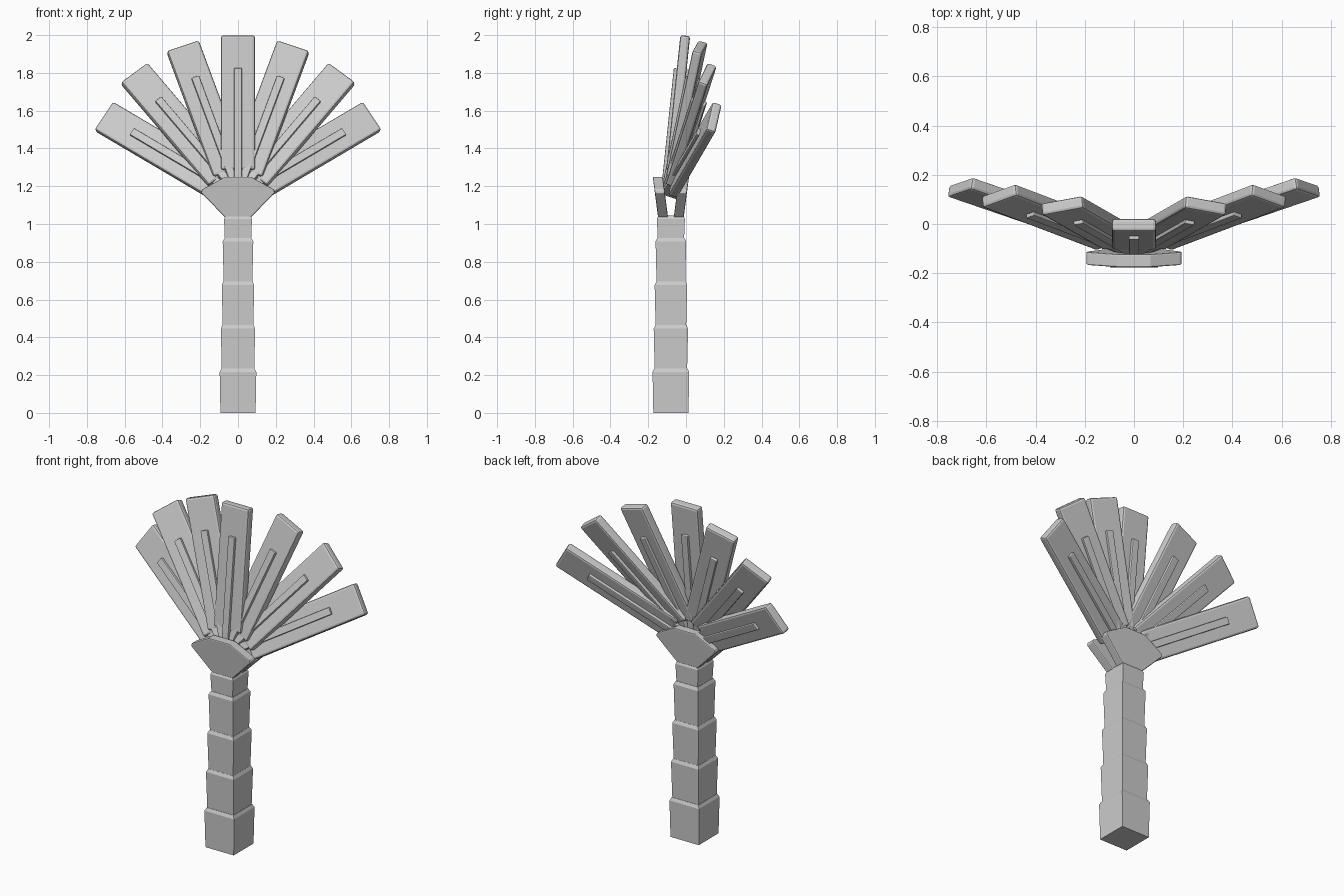
import bpy, bmesh
from mathutils import Matrix, Vector

if "Cube" in bpy.data.objects:
    bpy.data.objects.remove(bpy.data.objects["Cube"])


def add_object(name, bm, matrix=None, bevel=0.0):
    bmesh.ops.recalc_face_normals(bm, faces=bm.faces)
    mesh = bpy.data.meshes.new(name)
    bm.to_mesh(mesh)
    bm.free()
    ob = bpy.data.objects.new(name, mesh)
    bpy.context.collection.objects.link(ob)
    if matrix:
        ob.matrix_world = matrix
    if bevel:
        mod = ob.modifiers.new("bevel", "BEVEL")
        mod.width = bevel
        mod.segments = 2
    return ob


def box(name, size, offset, matrix, bevel):
    bm = bmesh.new()
    bmesh.ops.create_cube(bm, size=1)
    bmesh.ops.scale(bm, vec=size, verts=bm.verts)
    bmesh.ops.translate(bm, vec=offset, verts=bm.verts)
    return add_object(name, bm, matrix, bevel)


AXIS_Y = -0.08

# Trunk: stacked square segments, each flaring slightly up to a chamfered rim
segments = [(0.0, 0.235, 0.093, 0.097), (0.235, 0.465, 0.086, 0.091),
            (0.465, 0.695, 0.081, 0.086), (0.695, 0.925, 0.076, 0.081),
            (0.925, 1.045, 0.070, 0.074)]
rings = []
for z0, z1, r0, r1 in segments:
    rings += [(z0, r0), (z1 - 0.018, r1), (z1, r1 - 0.009)]
bm = bmesh.new()
loops = [[bm.verts.new((sx * r, AXIS_Y + sy * r, z))
          for sx, sy in ((-1, -1), (1, -1), (1, 1), (-1, 1))] for z, r in rings]
for a, b in zip(loops, loops[1:]):
    for i in range(4):
        j = (i + 1) % 4
        bm.faces.new((a[i], a[j], b[j], b[i]))
bm.faces.new(loops[0][::-1])
bm.faces.new(loops[-1])
add_object("trunk", bm)

# Crown plates: angular shields leaning outward at front and back
half = [(0.068, 1.035), (0.195, 1.165), (0.19, 1.183), (0.068, 1.25)]
outline = half + [(-x, z) for x, z in reversed(half)]
for name, s in (("front_crown_plate", -1), ("back_crown_plate", 1)):
    bm = bmesh.new()
    sides = []
    for out in (0.015, 0.068):
        sides.append([bm.verts.new((x, AXIS_Y + s * (out + (z - 1.035) * 0.13), z))
                      for x, z in outline])
    a, b = sides
    bm.faces.new(a)
    bm.faces.new(b[::-1])
    n = len(outline)
    for i in range(n):
        j = (i + 1) % n
        bm.faces.new((a[i], b[i], b[j], a[j]))
    add_object(name, bm, bevel=0.006)

# Fronds: seven flat blades fanned from one pivot, each with a raised midrib
pivot = Vector((0, -0.093, 1.15))
fan = [((0, -0.004, 1.997), (-1, 0, 0)),
       ((0.293, 0.075, 1.94), (-0.174, 0.032, 0.058)),
       ((0.55, 0.115, 1.796), (-0.137, 0.05, 0.101)),
       ((0.708, 0.15, 1.568), (-0.096, 0.033, 0.144))]
for i, (tip, across) in enumerate(fan):
    for side, s in (("right", 1), ("left", -1)):
        if i == 0 and s < 0:
            continue
        d = Vector((tip[0] * s, tip[1], tip[2])) - pivot
        length = d.length
        d.normalize()
        w = Vector((across[0] * s, across[1], across[2]))
        w = (w - d * w.dot(d)).normalized()
        rot = Matrix((w, d.cross(w), d)).transposed().to_4x4()
        frame = Matrix.Translation(pivot) @ rot
        label = f"{side}_{i}" if i else "middle"
        start = 0.135
        box(f"frond_{label}", (0.18, 0.052, length - start),
            (0, 0, (length + start) / 2), frame, 0.012)
        box(f"midrib_{label}", (0.042, 0.084, 0.655),
            (0, 0, 0.02 + 0.655 / 2), frame, 0.005)
